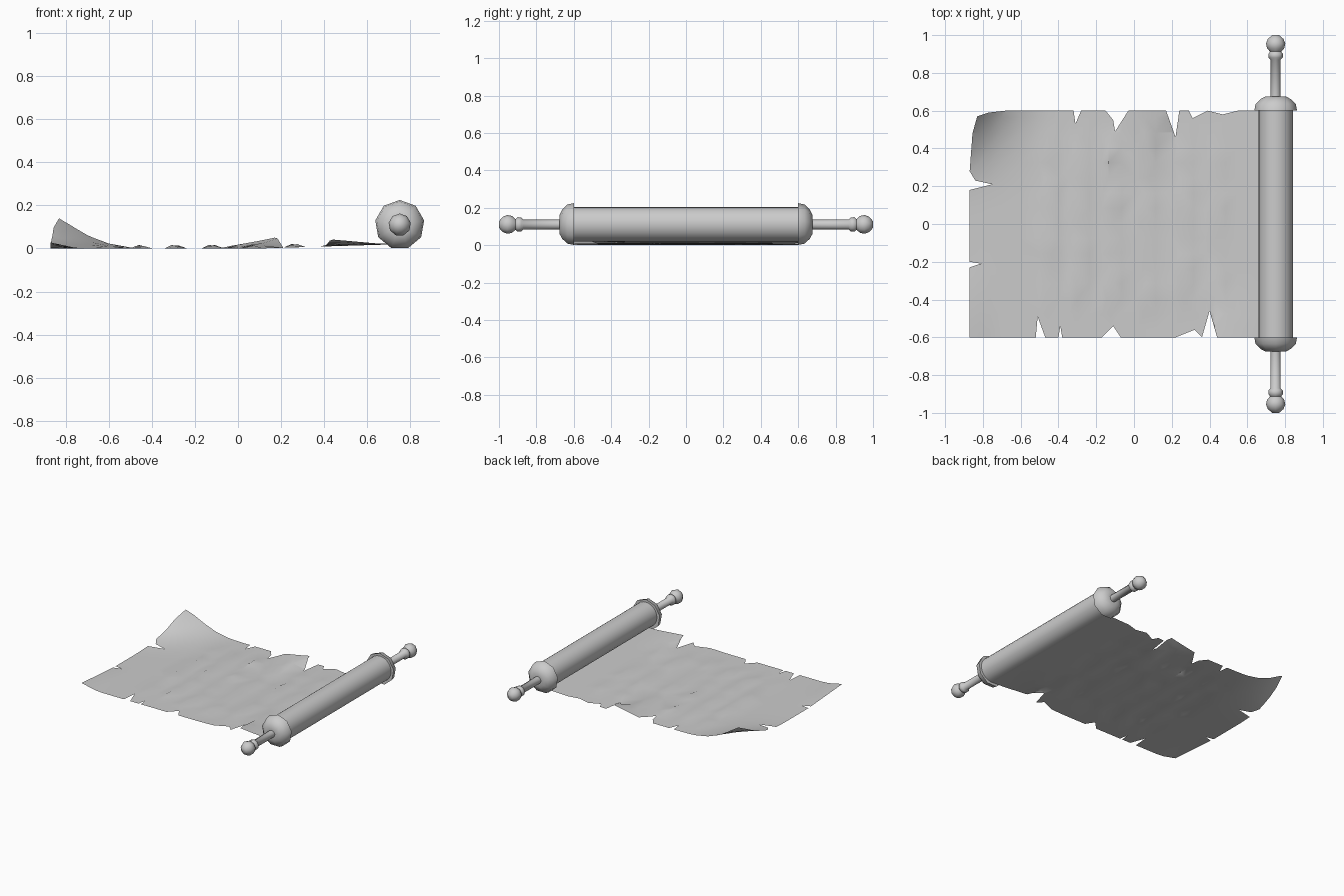
import bpy
import bmesh
import math
import random
from mathutils import Vector

random.seed(4)
cube = bpy.data.objects.get("Cube")
if cube:
    bpy.data.objects.remove(cube)

grey = bpy.data.materials.new("plain_grey")
grey.use_nodes = True
colour = (0.6, 0.6, 0.6, 1)
grey.diffuse_color = colour
grey.node_tree.nodes["Principled BSDF"].inputs["Base Color"].default_value = colour

AXIS_X, AXIS_Z = 0.75, 0.113
HALF = 0.6


def finish(bm, name, angle):
    mesh = bpy.data.meshes.new(name)
    bm.to_mesh(mesh)
    bm.free()
    mesh.materials.append(grey)
    obj = bpy.data.objects.new(name, mesh)
    bpy.context.collection.objects.link(obj)
    bpy.ops.object.select_all(action="DESELECT")
    obj.select_set(True)
    bpy.context.view_layer.objects.active = obj
    bpy.ops.object.shade_smooth_by_angle(angle=math.radians(angle))
    return obj


# Handle: a turned profile of (distance along y, radius)
def handle(name, side, sides=9):
    profile = [(0.6, 0.085), (0.6, 0.115), (0.635, 0.108), (0.662, 0.08), (0.675, 0.055),
               (0.675, 0.027), (0.87, 0.027), (0.88, 0.038), (0.9, 0.04), (0.912, 0.03),
               (0.93, 0.046), (0.955, 0.052), (0.98, 0.042), (1.0, 0.018)]
    bm = bmesh.new()
    rings = []
    for y, r in profile:
        ring = []
        for i in range(sides):
            a = math.tau * i / sides
            ring.append(bm.verts.new((AXIS_X + r * math.sin(a), side * y,
                                      AXIS_Z - 0.003 + r * math.cos(a))))
        rings.append(ring)
    for a, b in zip(rings, rings[1:]):
        for i in range(sides):
            j = (i + 1) % sides
            bm.faces.new((a[i], a[j], b[j], b[i]))
    bm.faces.new(rings[0])
    bm.faces.new(rings[-1])
    bmesh.ops.recalc_face_normals(bm, faces=bm.faces)
    finish(bm, name, 50)


handle("front_handle", -1)
handle("back_handle", 1)

# Rolled paper: a spiral that starts under the roller and winds inward
bm = bmesh.new()
steps = 36
previous = None
for i in range(steps + 1):
    a = -math.pi / 2 + 3 * math.pi * i / steps
    r = 0.094 - 0.008 * i / steps
    x, z = AXIS_X + r * math.cos(a), AXIS_Z + r * math.sin(a)
    pair = [bm.verts.new((x, s * HALF, z)) for s in (-1, 1)]
    if previous:
        bm.faces.new((previous[0], pair[0], pair[1], previous[1]))
    previous = pair
for f in bm.faces:
    mid = f.calc_center_median() - Vector((AXIS_X, 0, AXIS_Z))
    f.normal_update()
    if f.normal.dot(mid) < 0:
        f.normal_flip()
finish(bm, "rolled_paper", 40)

# Torn outline of the open sheet, edge by edge
front_edge = [(-.87, -.6), (-.52, -.6), (-.51, -.49), (-.47, -.6), (-.4, -.6), (-.39, -.54),
              (-.38, -.6), (-.17, -.6), (-.11, -.54), (-.07, -.6), (.22, -.6), (.32, -.56),
              (.36, -.6), (.4, -.46), (.44, -.6)]
back_edge = [(.55, .6), (.47, .58), (.39, .6), (.31, .56), (.29, .6), (.24, .6), (.22, .46),
             (.17, .6), (-.03, .6), (-.1, .49), (-.11, .55), (-.15, .6), (-.28, .6),
             (-.31, .53), (-.32, .6), (-.68, .6), (-.77, .59), (-.83, .57)]
left_edge = [(-.855, .48), (-.87, .28), (-.84, .23), (-.75, .21), (-.87, .18),
             (-.87, -.2), (-.81, -.21), (-.87, -.23)]
outline = front_edge + [(AXIS_X, -HALF), (AXIS_X, HALF)] + back_edge + left_edge

bm = bmesh.new()
bm.faces.new([bm.verts.new((x, y, 0)) for x, y in outline])


def slice_at(axis, value):
    co, no = Vector(), Vector()
    co[axis], no[axis] = value, 1
    bmesh.ops.bisect_plane(bm, geom=bm.verts[:] + bm.edges[:] + bm.faces[:],
                           plane_co=co, plane_no=no, dist=1e-5)


creases = [-0.455, -0.295, -0.125, 0.055, 0.255, 0.425]
for c in creases:
    for offset in (-0.045, 0, 0.06):
        slice_at(0, c + offset)
for x in (-0.815, -0.76, -0.7, -0.6, 0.55, 0.65):
    slice_at(0, x)
for i in range(-7, 8):
    slice_at(1, i * 0.08 + 0.004)


def ramp(value, start, end):
    return max(0, (value - start) / (end - start))


def height(x, y):
    z = 0.02 * ramp(x, 0.1, 0.75)
    # Curled corners
    z += 0.14 * (ramp(-x, 0.35, 0.83) * ramp(y, 0, 0.57)) ** 3
    z += 0.028 * ramp(-x, 0.74, 0.87) * ramp(-y, 0.2, 0.6)
    # Lifted flaps beside the deep tears
    if x < 0.2:
        z += 0.048 * ramp(x, -0.1, 0.17) * ramp(y, 0.3, 0.6)
    if x > 0.41:
        z += 0.032 * ramp(-x, -0.7, -0.43) * ramp(-y, 0.35, 0.6)
    return z


# Lift the sheet and wander the crease lines
for v in bm.verts:
    x, y = v.co.x, v.co.y
    v.co.z = height(x, y)
    if abs(y) < 0.47 and any(abs(x - c) < 1e-4 for c in creases):
        v.co.x += random.uniform(-0.022, 0.022)
        v.co.z += random.uniform(0.003, 0.017)
bmesh.ops.triangulate(bm, faces=bm.faces[:])
for f in bm.faces:
    f.normal_update()
    if f.normal.z < 0:
        f.normal_flip()
finish(bm, "open_sheet", 35)
